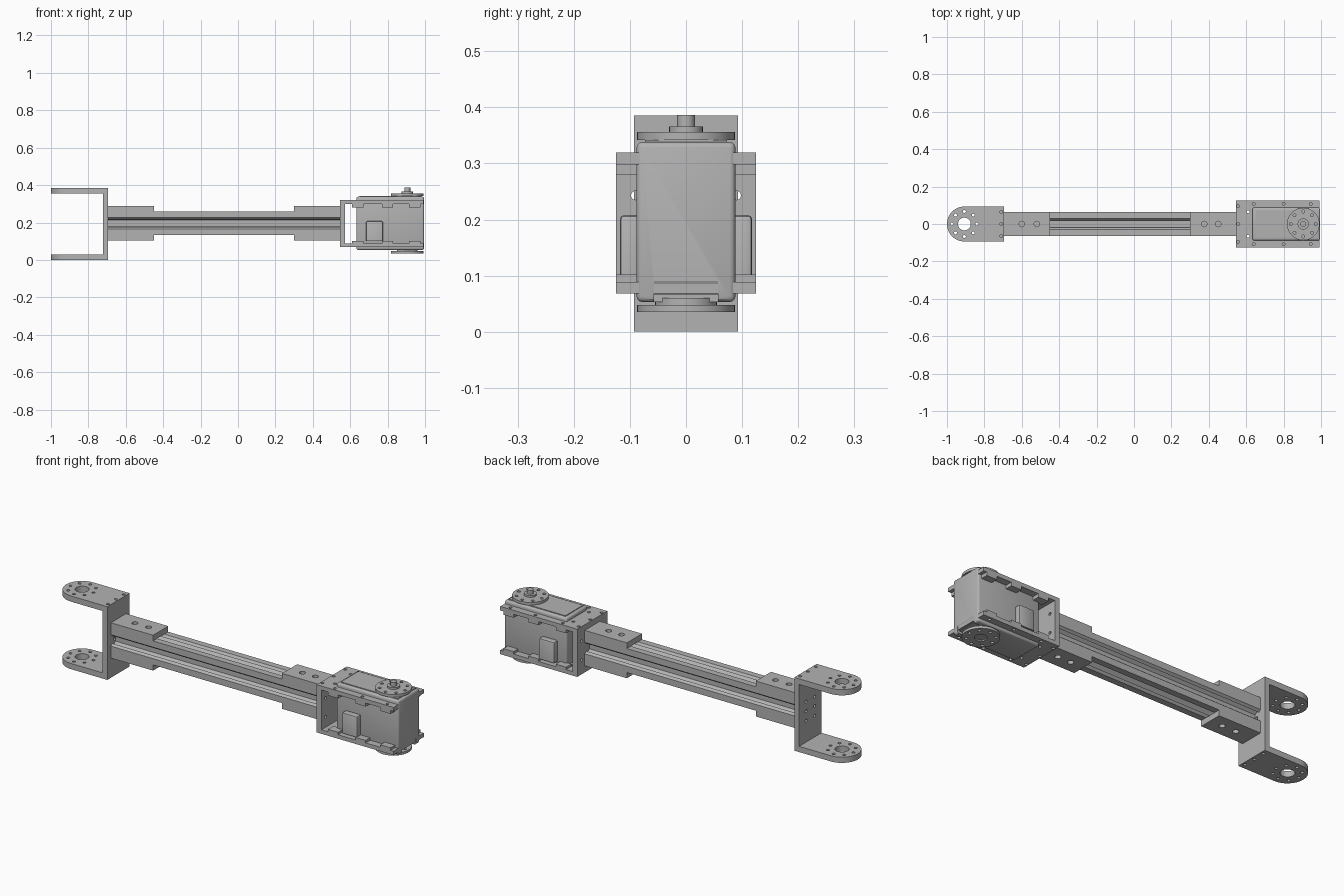
import bpy, bmesh, math
from mathutils import Matrix, Vector

cube = bpy.data.objects.get("Cube")
if cube:
    bpy.data.objects.remove(cube, do_unlink=True)

gray = bpy.data.materials.new("plain gray")
gray.use_nodes = True
gray.diffuse_color = (0.45, 0.45, 0.45, 1)
gray.node_tree.nodes["Principled BSDF"].inputs["Base Color"].default_value = (0.45, 0.45, 0.45, 1)

MID = 0.193   # height of the arm's axis
HORN_X = 0.905
FORK_X = -0.907


def finish(name, bm, smooth=False):
    bmesh.ops.recalc_face_normals(bm, faces=bm.faces)
    mesh = bpy.data.meshes.new(name)
    bm.to_mesh(mesh)
    bm.free()
    mesh.materials.append(gray)
    obj = bpy.data.objects.new(name, mesh)
    bpy.context.collection.objects.link(obj)
    if smooth:
        bpy.ops.object.select_all(action='DESELECT')
        obj.select_set(True)
        bpy.context.view_layer.objects.active = obj
        bpy.ops.object.shade_smooth_by_angle(angle=math.radians(30))
    return obj


def box(bm, x, y, z):
    """Box from (low, high) pairs."""
    size = Vector((x[1] - x[0], y[1] - y[0], z[1] - z[0]))
    mid = Vector((sum(x) / 2, sum(y) / 2, sum(z) / 2))
    return bmesh.ops.create_cube(bm, size=1, matrix=Matrix.Translation(mid) @ Matrix.Diagonal(size).to_4x4())


def rod(bm, pos, r, h, axis='Z', n=20):
    m = Matrix.Translation(pos)
    if axis == 'X':
        m = m @ Matrix.Rotation(math.pi / 2, 4, 'Y')
    bmesh.ops.create_cone(bm, cap_ends=True, segments=n, radius1=r, radius2=r, depth=h, matrix=m)


def prism(bm, pts, depth):
    face = bm.faces.new([bm.verts.new(p) for p in pts])
    new = bmesh.ops.extrude_face_region(bm, geom=[face])["geom"]
    bmesh.ops.translate(bm, vec=depth, verts=[v for v in new if isinstance(v, bmesh.types.BMVert)])


def ring(cx, r, n=8):
    return [(cx + r * math.cos(i * math.tau / n), r * math.sin(i * math.tau / n)) for i in range(n)]


def cut(obj, bm):
    cutter = finish(obj.name + "_cutter", bm)
    cutter.hide_render = True
    cutter.hide_viewport = True
    mod = obj.modifiers.new("cut", 'BOOLEAN')
    mod.operation = 'DIFFERENCE'
    mod.solver = 'EXACT'
    mod.object = cutter
    # Bake the cut, then drop the cutter
    mesh = bpy.data.meshes.new_from_object(obj.evaluated_get(bpy.context.evaluated_depsgraph_get()))
    obj.modifiers.clear()
    obj.data = mesh
    bpy.data.objects.remove(cutter, do_unlink=True)


# Fork: two round-ended arms joined by a web
for name, z in (("lower", 0), ("upper", 0.355)):
    bm = bmesh.new()
    arc = [(FORK_X + 0.093 * math.cos(a), 0.093 * math.sin(a), z)
           for a in (math.pi * (0.5 + i / 24) for i in range(25))]
    prism(bm, arc + [(-0.695, -0.093, z), (-0.695, 0.093, z)], (0, 0, 0.03))
    arm = finish("fork_arm_" + name, bm, True)
    holes = bmesh.new()
    rod(holes, (FORK_X, 0, z + 0.015), 0.034, 0.1, n=32)
    for x, y in ring(FORK_X, 0.067) + [(-0.71, y) for y in (-0.065, 0, 0.065)]:
        rod(holes, (x, y, z + 0.015), 0.008, 0.1, n=12)
    cut(arm, holes)

bm = bmesh.new()
box(bm, (-0.723, -0.695), (-0.093, 0.093), (0.03, 0.355))
web = finish("fork_web", bm)
holes = bmesh.new()
for y in (-0.035, 0.035):
    for dz in (-0.05, 0, 0.05):
        rod(holes, (-0.71, y, MID + dz), 0.008, 0.1, 'X', 12)
cut(web, holes)

# Slotted beam: one quarter of the section turned four times
half = [(0.03, 0.063), (0.02, 0.051), (0.036, 0.051), (0.036, 0.044), (0.018, 0.025)]
side = [(0.063, 0.063)] + half + [(-a, b) for a, b in reversed(half)]
section = []
for k in range(4):
    c, s = round(math.cos(k * math.pi / 2)), round(math.sin(k * math.pi / 2))
    section += [(-0.695, a * c - b * s, MID + 0.003 + a * s + b * c) for a, b in side]
bm = bmesh.new()
prism(bm, section, (1.24, 0, 0))
finish("slotted_beam", bm)

# Clamp plates above and below each beam end
for end, x0, x1, hx in (("right", -0.695, -0.45, (-0.6, -0.52)), ("left", 0.3, 0.545, (0.375, 0.45))):
    for level, z in (("top", 0.259), ("bottom", 0.103)):
        bm = bmesh.new()
        box(bm, (x0, x1), (-0.063, 0.063), (z, z + 0.03))
        plate = finish(f"clamp_plate_{end}_{level}", bm)
        holes = bmesh.new()
        for x in hx:
            rod(holes, (x, 0, z + 0.015), 0.015, 0.1)
        cut(plate, holes)

# Motor bracket: web and two long plates
bm = bmesh.new()
box(bm, (0.545, 0.573), (-0.125, 0.125), (0.089, 0.298))
web = finish("bracket_web", bm)
holes = bmesh.new()
for y in (-0.09, 0.09):
    for dz in (-0.05, 0.05):
        rod(holes, (0.56, y, MID + dz), 0.008, 0.1, 'X', 12)
cut(web, holes)
TABS = (0.64, 0.8, 0.945)
for name, z in (("bottom", 0.068), ("top", 0.298)):
    bm = bmesh.new()
    box(bm, (0.545, 0.993), (-0.125, 0.125), (z, z + 0.021))
    plate = finish("bracket_plate_" + name, bm)
    holes = bmesh.new()
    spots = [(0.557, y) for y in (-0.095, 0, 0.095)] + [(0.61, y) for y in (-0.065, 0.065)]
    spots += [(x, y) for x in TABS for y in (-0.108, 0.108)]
    for x, y in spots:
        rod(holes, (x, y, z + 0.01), 0.008, 0.1, n=12)
    cut(plate, holes)

# Motor case with softened edges and a notch under its outer end
bm = bmesh.new()
box(bm, (0.633, 0.995), (-0.088, 0.088), (0.053, 0.338))
bmesh.ops.bevel(bm, geom=bm.edges[:], offset=0.01, segments=3, profile=0.5, affect='EDGES')
case = finish("motor_case", bm, True)
notch = bmesh.new()
prism(notch, [(0.94, -0.057, 0.04), (1.1, -0.057, 0.04), (1.1, -0.057, 0.09),
              (0.995, -0.057, 0.09), (0.985, -0.057, 0.066), (0.94, -0.057, 0.066)], (0, 0.114, 0))
cut(case, notch)

# Raised lid on the case
bm = bmesh.new()
box(bm, (0.65, 0.98), (-0.073, 0.073), (0.33, 0.342))
finish("case_lid", bm)

# Mounting tabs and side connector blocks
for name, s in (("left_side", 1), ("right_side", -1)):
    def span(a, b):
        return tuple(sorted((a * s, b * s)))
    bm = bmesh.new()
    for x in TABS:
        box(bm, (x - 0.03, x + 0.03), span(0.08, 0.125), (0.28, 0.298))
        box(bm, (x - 0.03, x + 0.03), span(0.08, 0.125), (0.089, 0.102))
    finish("mounting_tabs_" + name, bm)
    bm = bmesh.new()
    box(bm, (0.685, 0.775), span(0.08, 0.118), (0.1, 0.208))
    top = [e for e in bm.edges if all(v.co.z > 0.2 for v in e.verts) or
           abs(e.verts[0].co.z - e.verts[1].co.z) > 0.05]
    bmesh.ops.bevel(bm, geom=top, offset=0.008, segments=2, profile=0.5, affect='EDGES')
    finish("connector_block_" + name, bm, True)

# Output horns: pierced disc, neck and hub
for name, z0, z1, neck in (("top", 0.342, 0.356, 0.335), ("bottom", 0.035, 0.048, 0.06)):
    bm = bmesh.new()
    rod(bm, (HORN_X, 0, (z0 + z1) / 2), 0.087, z1 - z0, n=48)
    horn = finish("horn_disc_" + name, bm, True)
    holes = bmesh.new()
    for x, y in ring(HORN_X, 0.067):
        rod(holes, (x, y, z0), 0.008, 0.1, n=12)
    if name == "bottom":
        rod(holes, (HORN_X, 0, z0), 0.03, 0.012, n=32)
    cut(horn, holes)
    bm = bmesh.new()
    mid = (z0 + z1) / 2
    rod(bm, (HORN_X, 0, (mid + neck) / 2), 0.055, abs(mid - neck), n=32)
    finish("horn_neck_" + name, bm, True)

bm = bmesh.new()
rod(bm, (HORN_X, 0, 0.36), 0.03, 0.012, n=32)
rod(bm, (HORN_X, 0, 0.375), 0.016, 0.022, n=24)
finish("horn_hub", bm, True)
